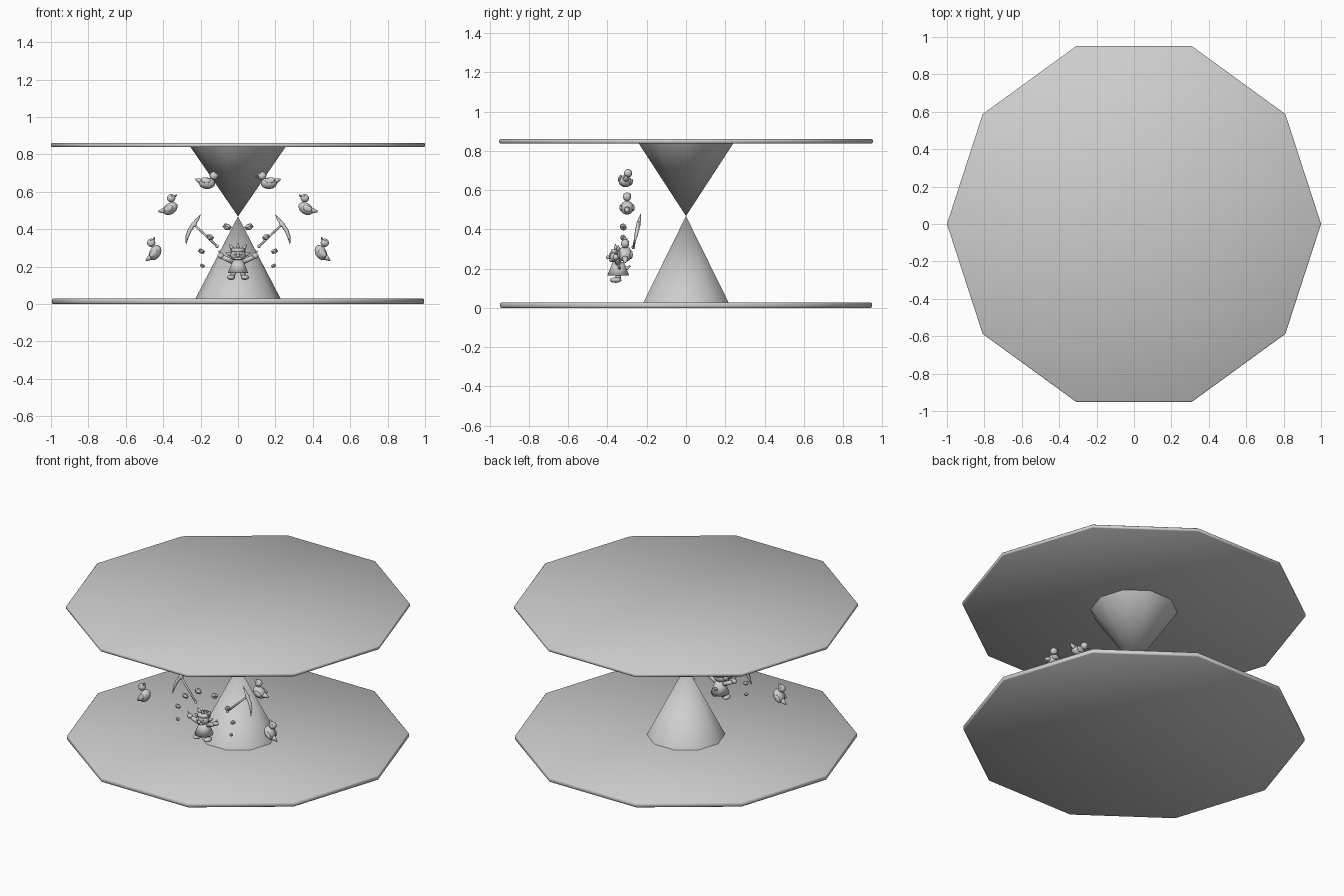
import bpy, bmesh, math
from mathutils import Matrix, Vector

if "Cube" in bpy.data.objects:
    bpy.data.objects.remove(bpy.data.objects["Cube"])

grey = bpy.data.materials.new("light_grey")
grey.diffuse_color = (0.62, 0.62, 0.62, 1)
grey.use_nodes = True
grey.node_tree.nodes["Principled BSDF"].inputs["Base Color"].default_value = grey.diffuse_color


def finish(bm, name, mirror=False):
    me = bpy.data.meshes.new(name)
    bm.normal_update()
    for f in bm.faces:
        f.smooth = True
    bm.to_mesh(me)
    bm.free()
    me.materials.append(grey)
    ob = bpy.data.objects.new(name, me)
    bpy.context.collection.objects.link(ob)
    if mirror:
        ob.modifiers.new("mirror", 'MIRROR').use_mirror_merge = False
    return ob


def place(pos, tilt=0.0, lean=0.0):
    return (Matrix.Translation(pos) @ Matrix.Rotation(math.radians(lean), 4, 'X')
            @ Matrix.Rotation(math.radians(tilt), 4, 'Y'))


def blob(bm, pos, size, base=Matrix(), tilt=0.0):
    m = base @ place(pos, tilt) @ Matrix.Diagonal((*size, 1))
    bmesh.ops.create_uvsphere(bm, u_segments=14, v_segments=9, radius=1, matrix=m)


def cone(bm, a, b, r1, r2, seg=10, base=Matrix()):
    a, b = Vector(a), Vector(b)
    rot = (b - a).to_track_quat('Z', 'Y').to_matrix().to_4x4()
    bmesh.ops.create_cone(bm, cap_ends=True, segments=seg, radius1=r1, radius2=r2,
                          depth=(b - a).length, matrix=base @ Matrix.Translation((a + b) / 2) @ rot)


def lathe(name, profile, sides=10):
    """Ten-sided solid with corners on the x axis."""
    bm = bmesh.new()
    rings = []
    for r, z in profile:
        n = 1 if r == 0 else sides
        rings.append([bm.verts.new((r * math.cos(math.tau * i / sides),
                                    r * math.sin(math.tau * i / sides), z)) for i in range(n)])
    for lo, hi in zip(rings, rings[1:]):
        for i in range(sides):
            j = (i + 1) % sides
            quad = [lo[i % len(lo)], lo[j % len(lo)], hi[j % len(hi)], hi[i % len(hi)]]
            bm.faces.new(list(dict.fromkeys(quad)))
    bmesh.ops.recalc_face_normals(bm, faces=bm.faces)
    return finish(bm, name)


# Ten-sided plates and the two cones meeting between them
lathe("lower_plate", [(0, 0), (0.99, 0), (0.995, 0.004), (0.995, 0.024), (0.99, 0.028), (0, 0.028)])
lathe("upper_plate", [(0, 0.838), (0.995, 0.838), (1, 0.842), (1, 0.856), (0.995, 0.86), (0, 0.86)])
lathe("lower_cone", [(0.232, 0.02), (0, 0.468)])
lathe("upper_cone", [(0, 0.468), (0.258, 0.845)])


# Floating ducks, in mirrored pairs
def duck(name, pos, tilt, lean):
    bm = bmesh.new()
    m = place(pos, tilt, lean)
    blob(bm, (0, 0, 0), (0.044, 0.034, 0.03), m)
    blob(bm, (0.036, 0, 0.043), (0.023, 0.021, 0.022), m)
    blob(bm, (0.06, 0, 0.04), (0.013, 0.013, 0.005), m)
    cone(bm, (-0.025, 0, 0.006), (-0.062, 0, 0.024), 0.02, 0.004, base=m)
    for s in (-1, 1):
        blob(bm, (-0.008, s * 0.031, 0.006), (0.026, 0.008, 0.016), m, 15)
        blob(bm, (0.045, s * 0.015, 0.051), (0.004, 0.004, 0.005), m)
    finish(bm, name, True)


duck("upper_ducks", (-0.165, -0.31, 0.645), 0, -20)
duck("middle_ducks", (-0.362, -0.30, 0.51), -35, 0)
duck("lower_ducks", (-0.443, -0.31, 0.275), -62, 0)


# Pickaxes: tapered curved blade, handle, collar and pommel
def depth(x, z):
    return (x, -0.27 + (z - 0.3) * 0.22, z)


blade = bpy.data.curves.new("pickaxe_blades", 'CURVE')
blade.dimensions = '3D'
blade.bevel_depth = 0.011
blade.bevel_resolution = 1
blade.use_fill_caps = True
pts = [(-0.2, 0.48, 0.1), (-0.215, 0.455, 0.7), (-0.237, 0.425, 1), (-0.258, 0.395, 1),
       (-0.272, 0.36, 0.8), (-0.278, 0.318, 0.1)]
spline = blade.splines.new('POLY')
spline.points.add(len(pts) - 1)
for p, (x, z, r) in zip(spline.points, pts):
    p.co = (*depth(x, z), 1)
    p.radius = r
blade.materials.append(grey)
blades = bpy.data.objects.new("pickaxe_blades", blade)
bpy.context.collection.objects.link(blades)
blades.modifiers.new("mirror", 'MIRROR').use_mirror_merge = False

bm = bmesh.new()
cone(bm, depth(-0.245, 0.435), depth(-0.112, 0.308), 0.006, 0.006, 8)
blob(bm, depth(-0.235, 0.425), (0.015, 0.011, 0.015))
blob(bm, depth(-0.112, 0.308), (0.009, 0.009, 0.009))
finish(bm, "pickaxe_handles", True)

# Angular stone chips
bm = bmesh.new()
for x, y, z, r in ((-0.058, -0.32, 0.412, 0.026), (-0.15, -0.32, 0.357, 0.023),
                   (-0.195, -0.33, 0.282, 0.02), (-0.19, -0.34, 0.205, 0.015)):
    bmesh.ops.create_icosphere(bm, subdivisions=1, radius=1,
                               matrix=place((x, y, z), 25, 30) @ Matrix.Diagonal((r, r * 0.7, r * 0.75, 1)))
chips = finish(bm, "stone_chips", True)
for f in chips.data.polygons:
    f.use_smooth = False

# Little figure: tunic, head, face and pointed hat
Y = -0.345
bm = bmesh.new()
cone(bm, (0, Y, 0.165), (0, Y, 0.235), 0.056, 0.028, 14)
blob(bm, (0, Y, 0.21), (0.037, 0.032, 0.03))
blob(bm, (0, Y - 0.01, 0.262), (0.042, 0.036, 0.032))
blob(bm, (0, Y - 0.05, 0.258), (0.011, 0.013, 0.01))
blob(bm, (0, Y - 0.036, 0.243), (0.022, 0.012, 0.009))
cone(bm, (0, Y, 0.278), (0, Y, 0.298), 0.04, 0.036, 12)
cone(bm, (0, Y - 0.01, 0.292), (0, Y - 0.015, 0.325), 0.014, 0.002)
cone(bm, (0, Y + 0.025, 0.19), (0, Y + 0.062, 0.215), 0.014, 0.004)
finish(bm, "figure_body")

# Mirrored arms, hands, legs, boots, ears and hat points
bm = bmesh.new()
cone(bm, (-0.025, Y, 0.225), (-0.085, Y - 0.01, 0.252), 0.014, 0.012)
blob(bm, (-0.092, Y - 0.012, 0.258), (0.018, 0.015, 0.016))
cone(bm, (-0.092, Y - 0.012, 0.265), (-0.103, Y - 0.015, 0.285), 0.007, 0.004, 6)
cone(bm, (-0.022, Y, 0.18), (-0.03, Y, 0.145), 0.015, 0.013)
blob(bm, (-0.037, Y - 0.013, 0.142), (0.022, 0.03, 0.014))
cone(bm, (-0.035, Y, 0.262), (-0.066, Y, 0.275), 0.014, 0.003)
cone(bm, (-0.026, Y, 0.29), (-0.046, Y, 0.318), 0.014, 0.003)
blob(bm, (-0.016, Y - 0.042, 0.27), (0.008, 0.006, 0.009))
finish(bm, "figure_limbs", True)
